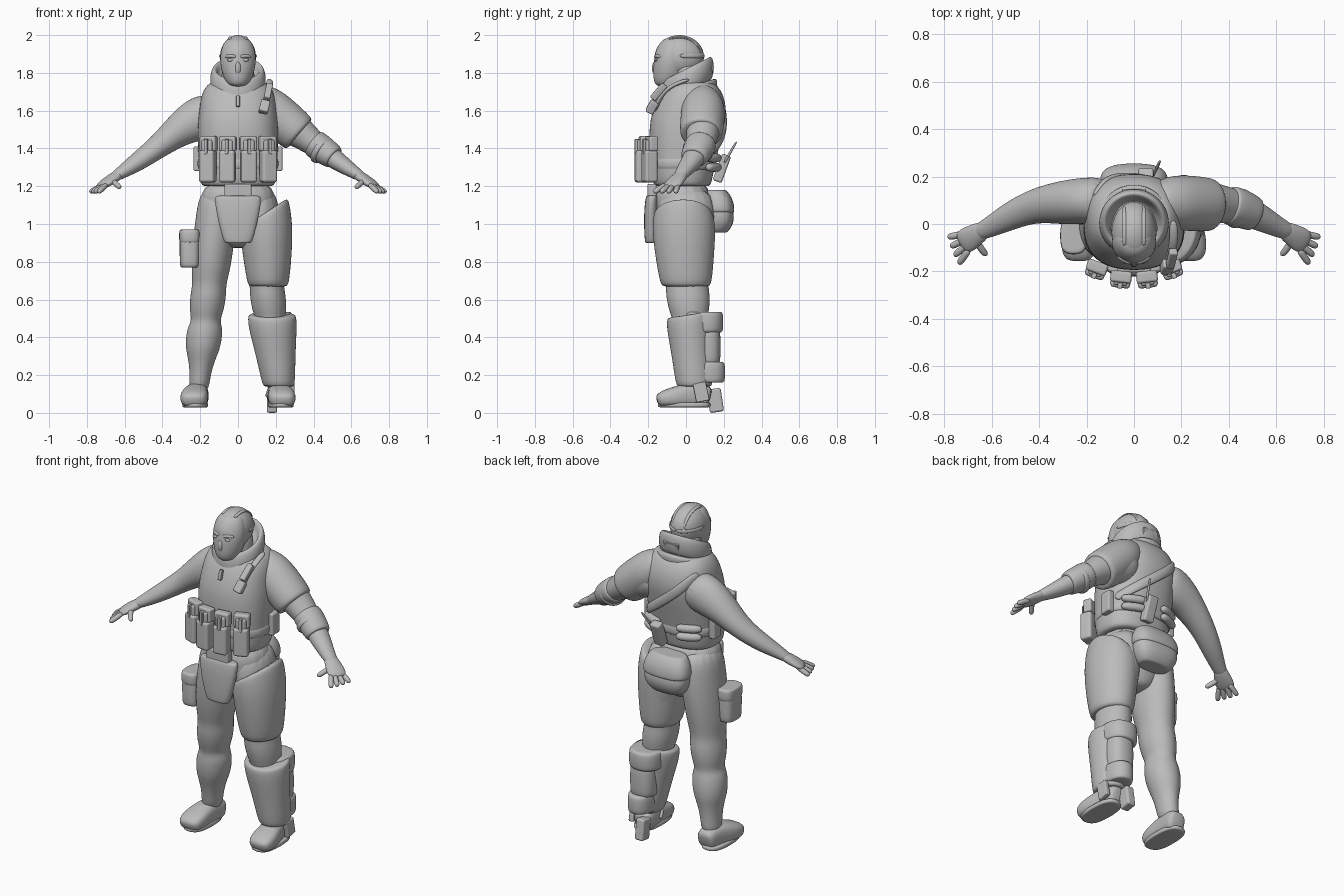
import bpy
import bmesh
from math import cos, sin, pi, copysign
from mathutils import Vector, Matrix, Euler

default_cube = bpy.data.objects.get("Cube")
if default_cube:
    bpy.data.objects.remove(default_cube, do_unlink=True)

grey = bpy.data.materials.new("plain grey")
grey.use_nodes = True
grey.diffuse_color = (.5, .5, .5, 1)
grey.node_tree.nodes["Principled BSDF"].inputs["Base Color"].default_value = grey.diffuse_color
SIDES = (("right", -1), ("left", 1))


def finish(name, bm):
    """Turn a bmesh into a smooth, grey, linked object."""
    bmesh.ops.recalc_face_normals(bm, faces=bm.faces)
    mesh = bpy.data.meshes.new(name)
    bm.to_mesh(mesh)
    bm.free()
    for polygon in mesh.polygons:
        polygon.use_smooth = True
    mesh.materials.append(grey)
    obj = bpy.data.objects.new(name, mesh)
    bpy.context.collection.objects.link(obj)
    return obj


def loft(name, rings, side=1, level=True, rim=False, power=2, sides=16):
    """Skin rings of (x, y, z, width, depth, tilt x, tilt y).

    Level rings lie flat, the others stand across the path.
    A rim turns both ends inward, so that they stay crisp.
    """
    def inset(ring):
        return (*ring[:3], ring[3] * .85, ring[4] * .85, *ring[5:])

    if rim:
        rings = [inset(rings[0]), *rings, inset(rings[-1])]
    bm = bmesh.new()
    centres = [Vector((side * ring[0], ring[1], ring[2])) for ring in rings]
    loops = []
    for i, ring in enumerate(rings):
        tilt_x, tilt_y = (list(ring[5:]) + [0, 0])[:2]
        u, v = Vector((1, 0, side * tilt_x)), Vector((0, 1, tilt_y))
        if not level:
            before, after = centres[max(i - 1, 0)], centres[min(i + 1, len(rings) - 1)]
            if rim and i in (0, len(rings) - 1):
                before, after = centres[0], centres[-1]
            path = after - before
            u = path.cross(Vector((0, 0, 1))).normalized()
            v = u.cross(path).normalized()
        loop = []
        for k in range(sides):
            c, s = cos(2 * pi * k / sides), sin(2 * pi * k / sides)
            across = copysign(abs(c) ** (2 / power), c) * ring[3]
            along = copysign(abs(s) ** (2 / power), s) * ring[4]
            loop.append(bm.verts.new(centres[i] + u * across + v * along))
        loops.append(loop)
    for low, high in zip(loops, loops[1:]):
        for k in range(sides):
            following = (k + 1) % sides
            bm.faces.new((low[k], low[following], high[following], high[k]))
    bm.faces.new(loops[0])
    bm.faces.new(loops[-1])
    obj = finish(name, bm)
    subdivision = obj.modifiers.new("smooth", "SUBSURF")
    subdivision.levels = subdivision.render_levels = 2


def slab(name, place, width, depth, height, side=1, tilt=0, power=2):
    """A level oval band or pad with crisp rims."""
    x, y, z = place
    loft(name, [(x, y, z + end * height / 2, width, depth, 0, tilt) for end in (-1, 1)],
         side, rim=True, power=power)


def tube(name, points, radius, side=1, height=None):
    """A thin rod or flat strap along a few points."""
    rings = [(*point, radius, height or radius) for point in points]
    loft(name, rings, side, level=False, sides=8)


def box(name, place, size, turn=(0, 0, 0)):
    """A rounded box."""
    bm = bmesh.new()
    bmesh.ops.create_cube(bm, size=1)
    bm.transform(Matrix.Diagonal((*size, 1)))
    bmesh.ops.bevel(bm, geom=bm.edges[:], offset=min(size) * .22, segments=3, profile=.5, affect="EDGES")
    bm.transform(Matrix.Translation(place) @ Euler(turn).to_matrix().to_4x4())
    finish(name, bm).modifiers.new("clean shading", "WEIGHTED_NORMAL")


def blob(name, place, radii):
    """A smooth egg."""
    bm = bmesh.new()
    bmesh.ops.create_uvsphere(bm, u_segments=32, v_segments=20, radius=1)
    bm.transform(Matrix.Translation(place) @ Matrix.Diagonal((*radii, 1)))
    finish(name, bm)


# Head, mask and head straps
blob("skull", (0, -.035, 1.885), (.095, .13, .115))
loft("face_mask", [(0, -.1, 1.725, .04, .05), (0, -.095, 1.75, .068, .078), (0, -.085, 1.81, .09, .092),
                   (0, -.08, 1.88, .1, .092), (0, -.07, 1.95, .085, .08), (0, -.06, 1.99, .05, .05)],
     power=1.9)
blob("nose_ridge", (0, -.165, 1.825), (.016, .015, .035))
for label, side in SIDES:
    blob(label + "_eye", (side * .04, -.158, 1.868), (.018, .008, .008))
    tube(label + "_brow", [(.01, -.166, 1.885), (.04, -.155, 1.89), (.07, -.135, 1.885)], .01, side)
    angles = [pi * step / 6 for step in range(-1, 5)]
    tube(label + "_crown_strap", [(.04, .12 * cos(a) - .035, .107 * sin(a) + 1.885) for a in angles],
         .012, side, .007)
    angles = [pi * step / 8 for step in range(5)]
    tube(label + "_side_strap", [(.097 * cos(a), .132 * sin(a) - .035, 1.89) for a in angles],
         .006, side, .012)

# Neck and thick tilted collar
slab("neck", (0, 0, 1.74), .09, .08, .2)
angles = [pi * step / 4 for step in range(-2, 5)]
loft("collar", [(0, .005, 1.76 + .07 * sin(a), .128 + .025 * cos(a), .123 + .025 * cos(a), 0, .5)
                for a in angles])
slab("collar_fold", (0, .01, 1.69), .16, .16, .06, tilt=.35)
box("collar_back_tab", (0, .125, 1.79), (.1, .02, .1), (-.3, 0, 0))
box("collar_pull", (0, -.165, 1.65), (.02, .02, .06), (-.3, 0, 0))

# Armoured vest, pelvis, belt and the strap across the back
loft("vest", [(0, -.02, 1.2, .2, .155), (0, -.02, 1.3, .21, .17), (0, 0, 1.5, .217, .2),
              (0, .02, 1.6, .207, .2), (0, .03, 1.7, .195, .165), (0, .03, 1.75, .15, .12)],
     rim=True, power=2.4, sides=24)
loft("pelvis", [(0, -.02, 1.24, .19, .145), (0, -.02, 1.1, .205, .155), (0, -.01, 1, .18, .145),
                (0, -.01, .92, .12, .12), (0, 0, .87, .06, .09)], power=2.3)
slab("waist_belt", (0, -.015, 1.32), .22, .182, .07, power=2.4)
tube("back_strap", [(-.17, .113, 1.68), (-.14, .165, 1.65), (-.1, .204, 1.6), (.02, .207, 1.5),
                    (.11, .175, 1.43), (.15, .143, 1.4), (.2, .07, 1.36)], .014, height=.03)

# Arms and hands
arm = [(.1, .1, 1.6, .1, .1), (.2, .1, 1.56, .1, .128), (.3, .09, 1.51, .096, .093),
       (.42, .08, 1.41, .073, .062), (.53, .03, 1.33, .06, .052), (.62, -.02, 1.27, .041, .033),
       (.67, -.04, 1.24, .035, .025)]
palm = [(.62, -.015, 1.27, .035, .026), (.66, -.04, 1.243, .045, .028), (.7, -.065, 1.217, .056, .024),
        (.735, -.085, 1.195, .048, .015)]
for label, side in SIDES:
    loft(label + "_arm", arm, side, level=False)
    loft(label + "_palm", palm, side, level=False)
    for i, finger in enumerate(("little", "ring", "middle", "index")):
        fan = .2 + .25 * i
        root = Vector((.71 - .005 * i, -.04 - .022 * i, 1.21))
        reach = Vector((cos(fan), -sin(fan), -.55)) * .08
        tube("%s_%s_finger" % (label, finger), [root, root + reach / 2, root + reach], .016, side)
    tube(label + "_thumb", [(.67, -.06, 1.235), (.65, -.1, 1.215), (.62, -.135, 1.19)], .016, side)

# Left shoulder cape and elbow guard
loft("shoulder_cape", [(.09, .09, 1.68, .08, .08), (.15, .09, 1.63, .115, .11),
                       (.21, .09, 1.575, .12, .117), (.325, .08, 1.475, .118, .113)], level=False, rim=True)
loft("elbow_guard", [(.4, .08, 1.43, .085, .077), (.44, .07, 1.4, .085, .077),
                     (.51, .04, 1.35, .076, .066)], level=False, rim=True)
loft("elbow_strap", [(.43, .07, 1.4, .088, .08), (.455, .06, 1.383, .088, .08)], level=False, rim=True)

# Legs and boots: the legs spread and drift back toward the ground
leg = [(1.2, .1, .14), (1.05, .11, .155), (.9, .112, .153), (.76, .106, .132), (.68, .09, .112),
       (.62, .098, .12), (.54, .092, .108), (.49, .076, .092), (.45, .095, .102), (.39, .098, .106),
       (.33, .09, .1), (.28, .072, .085), (.2, .055, .07), (.1, .055, .065)]
boot = [(.235, -.155, .06, .05, .03), (.235, -.12, .075, .074, .045), (.23, -.05, .085, .075, .058),
        (.22, .02, .095, .062, .068), (.21, .1, .09, .058, .063), (.21, .13, .08, .05, .05)]
for label, side in SIDES:
    loft(label + "_leg", [(.22 - z * .1, max(.75 - z, 0) * .08, z, width, depth) for z, width, depth in leg], side)
    loft(label + "_boot", boot, side, level=False, power=2.7)
    slab(label + "_sole", (.227, -.01, .042), .07, .143, .026, side, power=2.7)

# Left thigh plate, shin guard and ankle brace
loft("thigh_plate", [(.145, -.015, 1.06, .125, .16, .65), (.15, -.01, .99, .139, .17, .3),
                     (.153, -.01, .9, .14, .167), (.16, 0, .67, .113, .14)], rim=True)
loft("shin_guard", [(.18, .02, .52, .133, .125, 0, .15), (.184, .02, .44, .13, .124),
                    (.2, .03, .3, .106, .107), (.216, .045, .14, .088, .1)], rim=True)
slab("upper_calf_band", (.19, .09, .48), .1, .11, .11, power=2.3)
slab("calf_plate", (.2, .1, .35), .08, .085, .18, power=2.5)
slab("lower_calf_band", (.21, .1, .215), .075, .11, .11, power=2.3)
box("ankle_brace", (.18, .155, .066), (.055, .075, .125), (.15, 0, 0))
box("brace_hinge", (.285, .08, .11), (.03, .07, .1), (.2, 0, 0))
tube("instep_strap", [(.15, .03, .08), (.17, -.02, .135), (.23, -.035, .143), (.29, -.01, .09)], .014)

# Front ammunition pouches, fanned round the vest
for i, x in enumerate((-.16, -.056, .056, .16)):
    turn = (0, 0, x * 2.2)
    outward = Vector((sin(turn[2]), -cos(turn[2]), 0))
    base = Vector((x, x * x * 1.8 - .24, 1.4))
    up = Vector((0, 0, 1))
    name = "pouch_" + "abcd"[i]
    box(name, base - up * .095, (.085, .07, .17), turn)
    box(name + "_holder", base - outward * .012 + up * .025, (.09, .05, .08), turn)
    box(name + "_magazine", base + up * .01, (.06, .05, .07), turn)
    box(name + "_strap", base + outward * .026 + up * .01, (.02, .024, .08), turn)

# Groin plate, buckle pouch and thigh pouch
loft("groin_plate", [(0, -.185, .9, .075, .033), (0, -.188, .98, .098, .035),
                     (0, -.185, 1.09, .122, .037), (0, -.178, 1.15, .125, .034)], rim=True, power=2.7)
box("buckle_pouch", (0, -.18, 1.175), (.145, .05, .075))
slab("thigh_pouch", (.255, -.05, .87), .055, .075, .2, side=-1, power=3)
slab("thigh_pouch_flap", (.255, -.05, .935), .058, .08, .07, side=-1, power=3)

# Shoulder strap and light on the left chest
tube("chest_strap", [(.165, .02, 1.765), (.17, -.07, 1.74), (.155, -.135, 1.68), (.135, -.17, 1.59)],
     .02, height=.012)
box("chest_light", (.14, -.18, 1.62), (.05, .045, .07), (-.5, .25, 0))
box("chest_clip", (.16, -.145, 1.7), (.035, .035, .1), (-.7, .2, 0))

# Back rolls, side pouches, radio and bag
for label, side in SIDES:
    for row, z in (("lower", 1.3), ("upper", 1.35)):
        tube("%s_%s_roll" % (label, row), [(.05, .175, z), (.12, .155, z), (.19, .11, z)], .026, side)
    box(label + "_side_pouch", (side * .215, .03, 1.345), (.04, .07, .13))
box("radio", (.05, .19, 1.295), (.065, .05, .15), (-.35, 0, 0))
tube("antenna", [(.08, .2, 1.32), (.095, .235, 1.38), (.112, .27, 1.44)], .007)
loft("back_bag", [(0, .165, .955, .1, .055), (0, .18, 1, .135, .074), (0, .18, 1.07, .145, .078),
                  (0, .16, 1.17, .11, .05)], rim=True, power=2.7)
loft("back_bag_flap", [(0, .18, 1.06, .15, .08), (0, .175, 1.13, .143, .078), (0, .16, 1.18, .11, .055)],
     rim=True, power=2.7)
